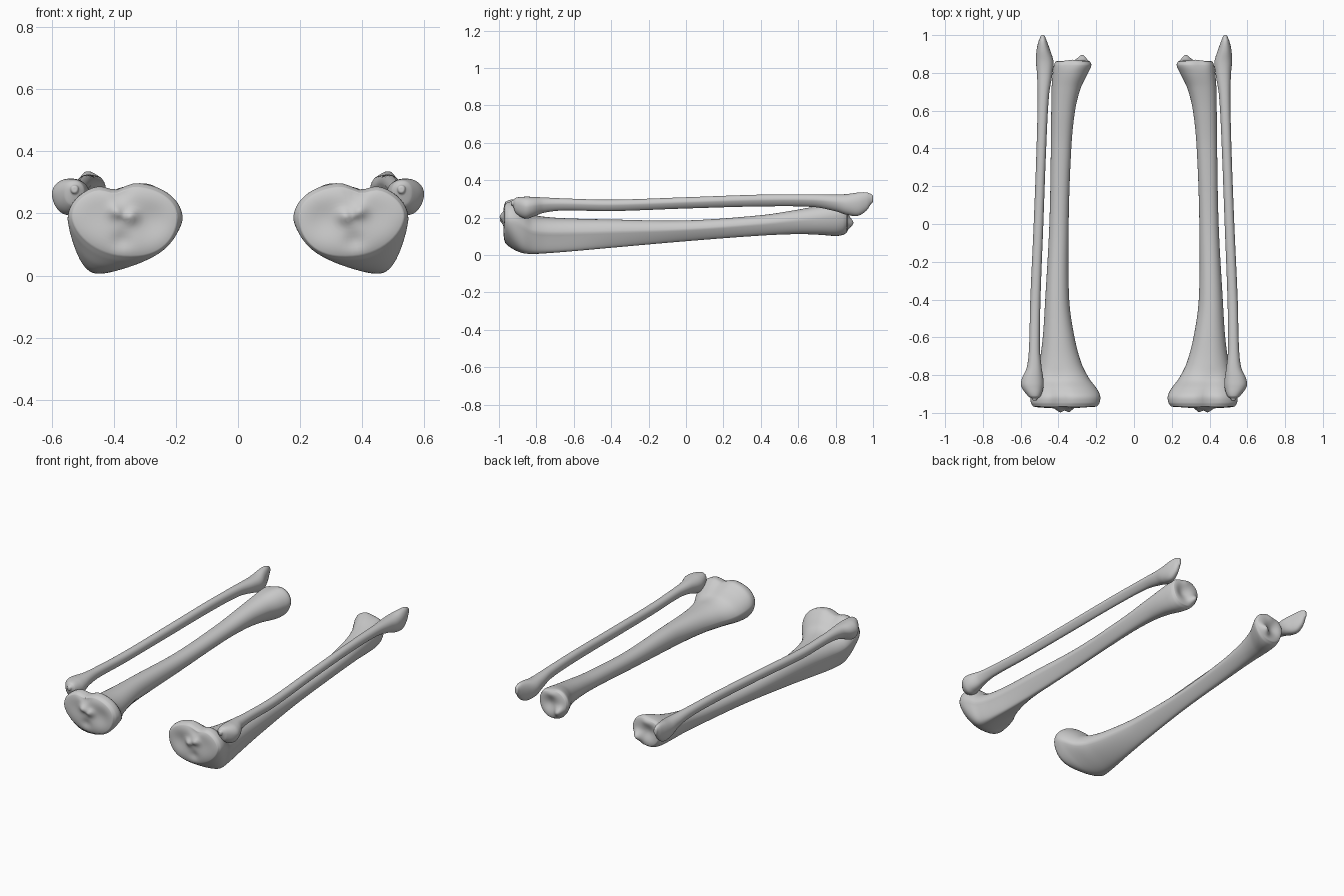
import bpy, bmesh
from math import cos, sin, pi, exp, copysign

N = 56  # points around each cross-section

# y, x_min, x_max, z_front, z_back, front crest x, taper towards crest, rear notch depth
TIBIA = [
    (-.965, .195, .535, .062, .288, .345, .06, .022),
    (-.945, .182, .546, .045, .298, .36, .08, .024),
    (-.91, .179, .548, .024, .298, .40, .15, .022),
    (-.87, .198, .540, .010, .268, .435, .28, .014),
    (-.82, .236, .522, .006, .222, .447, .40, .006),
    (-.74, .277, .502, .010, .203, .448, .45, .0),
    (-.60, .315, .483, .021, .195, .437, .48, .0),
    (-.40, .343, .470, .039, .190, .422, .48, .0),
    (.0, .346, .448, .074, .185, .400, .45, .0),
    (.40, .332, .440, .104, .213, .392, .35, .0),
    (.60, .312, .438, .112, .243, .380, .22, .0),
    (.72, .282, .436, .108, .268, .365, .12, .002),
    (.80, .243, .430, .102, .292, .345, .08, .006),
    (.84, .226, .424, .108, .300, .335, .06, .010),
    (.86, .232, .416, .120, .294, .330, .06, .010),
]
FIBULA = [
    (-.925, .512, .540, .262, .292, .526, 0, 0),
    (-.91, .494, .562, .225, .306, .53, 0, 0),
    (-.86, .479, .597, .195, .312, .54, .1, 0),
    (-.82, .480, .594, .204, .311, .54, .1, 0),
    (-.76, .489, .568, .226, .308, .528, .2, 0),
    (-.66, .498, .556, .238, .303, .525, .2, 0),
    (-.40, .495, .549, .235, .296, .52, .25, 0),
    (.0, .480, .531, .249, .309, .50, .25, 0),
    (.40, .465, .516, .260, .323, .485, .25, 0),
    (.68, .450, .510, .257, .325, .475, .2, 0),
    (.80, .431, .514, .234, .324, .47, .1, 0),
    (.86, .426, .519, .215, .326, .472, 0, 0),
    (.92, .444, .516, .210, .334, .48, 0, 0),
    (.965, .460, .506, .238, .335, .483, 0, 0),
    (.99, .470, .496, .275, .326, .483, 0, 0),
]


def smooth_rows(rows, steps):
    """Cubic interpolation of the stations along y."""
    def slope(i, k):
        a, b = max(i - 1, 0), min(i + 1, len(rows) - 1)
        return (rows[b][k] - rows[a][k]) / (rows[b][0] - rows[a][0])
    out = []
    for i in range(len(rows) - 1):
        p, q = rows[i], rows[i + 1]
        h = q[0] - p[0]
        for j in range(steps):
            t = j / steps
            row = [p[0] + h * t]
            for k in range(1, 8):
                row.append((2*t**3 - 3*t*t + 1) * p[k] + (t**3 - 2*t*t + t) * h * slope(i, k)
                           + (3*t*t - 2*t**3) * q[k] + (t**3 - t*t) * h * slope(i + 1, k))
            out.append(row)
    return out + [list(rows[-1])]


def section(row):
    """Rounded outline with a narrower front crest and an optional rear notch."""
    y, x0, x1, zb, zt, crest, taper, notch = row
    cx, w = (x0 + x1) / 2, (x1 - x0) / 2
    cz = zb + .56 * (zt - zb)
    pts = []
    for i in range(N):
        c, s = cos(2 * pi * i / N), sin(2 * pi * i / N)
        d = max(0, -s)
        x = cx + w * copysign(abs(c) ** .88, c) * (1 - taper * d) + (crest - cx) * d ** 1.5
        z = cz + s * (zt - cz if s > 0 else cz - zb)
        if s > 0:
            z -= notch * s * exp(-((x - cx - .03) / .04) ** 2)
        pts.append((x, y, z))
    return pts


def bump(x, z, bx, bz, r):
    return exp(-((x - bx) ** 2 + (z - bz) ** 2) / r ** 2)


# joint surfaces: outward height over the end outline
def knee_face(x, z):
    return (.013 + .021 * bump(x, z, .345, .19, .022) + .021 * bump(x, z, .392, .205, .022)
            - .014 * bump(x, z, .27, .18, .06) - .006 * bump(x, z, .46, .2, .06)
            - .012 * bump(x, z, .375, .11, .03) - .016 * bump(x, z, .38, .27, .025))


def ankle_face(x, z):
    return (.008 + .042 * bump(x, z, .265, .165, .034) - .018 * bump(x, z, .345, .205, .045)
            + .008 * bump(x, z, .33, .28, .03))


def round_face(x, z):
    return .010


def build_bone(name, rows, start_face, end_face, side):
    rings = [section(r) for r in smooth_rows(rows, 7)]

    def cap(ring, face, sign):
        cx = sum(p[0] for p in ring) / N
        cz = sum(p[2] for p in ring) / N
        result = []
        for s in (.97, .92, .85, .76, .67, .57, .47, .37, .27, .17, .08):
            layer = []
            for x, y, z in ring:
                x, z = cx + (x - cx) * s, cz + (z - cz) * s
                layer.append((x, y + sign * face(x, z) * (1 - s ** 5), z))
            result.append(layer)
        return result

    rings = cap(rings[0], start_face, -1)[::-1] + rings + cap(rings[-1], end_face, 1)
    bm = bmesh.new()
    loops = [[bm.verts.new((side * x, y, z)) for x, y, z in r] for r in rings]
    for a, b in zip(loops, loops[1:]):
        for i in range(N):
            j = (i + 1) % N
            bm.faces.new((a[i], a[j], b[j], b[i]))
    bm.faces.new(loops[0])
    bm.faces.new(loops[-1])
    bmesh.ops.recalc_face_normals(bm, faces=bm.faces)
    for f in bm.faces:
        f.smooth = True
    mesh = bpy.data.meshes.new(name)
    bm.to_mesh(mesh)
    bm.free()
    bpy.context.collection.objects.link(bpy.data.objects.new(name, mesh))


# mirrored pair of shin bones and calf bones
for label, side in (("right", 1), ("left", -1)):
    build_bone("shin_bone_" + label, TIBIA, knee_face, ankle_face, side)
    build_bone("calf_bone_" + label, FIBULA, round_face, round_face, side)
